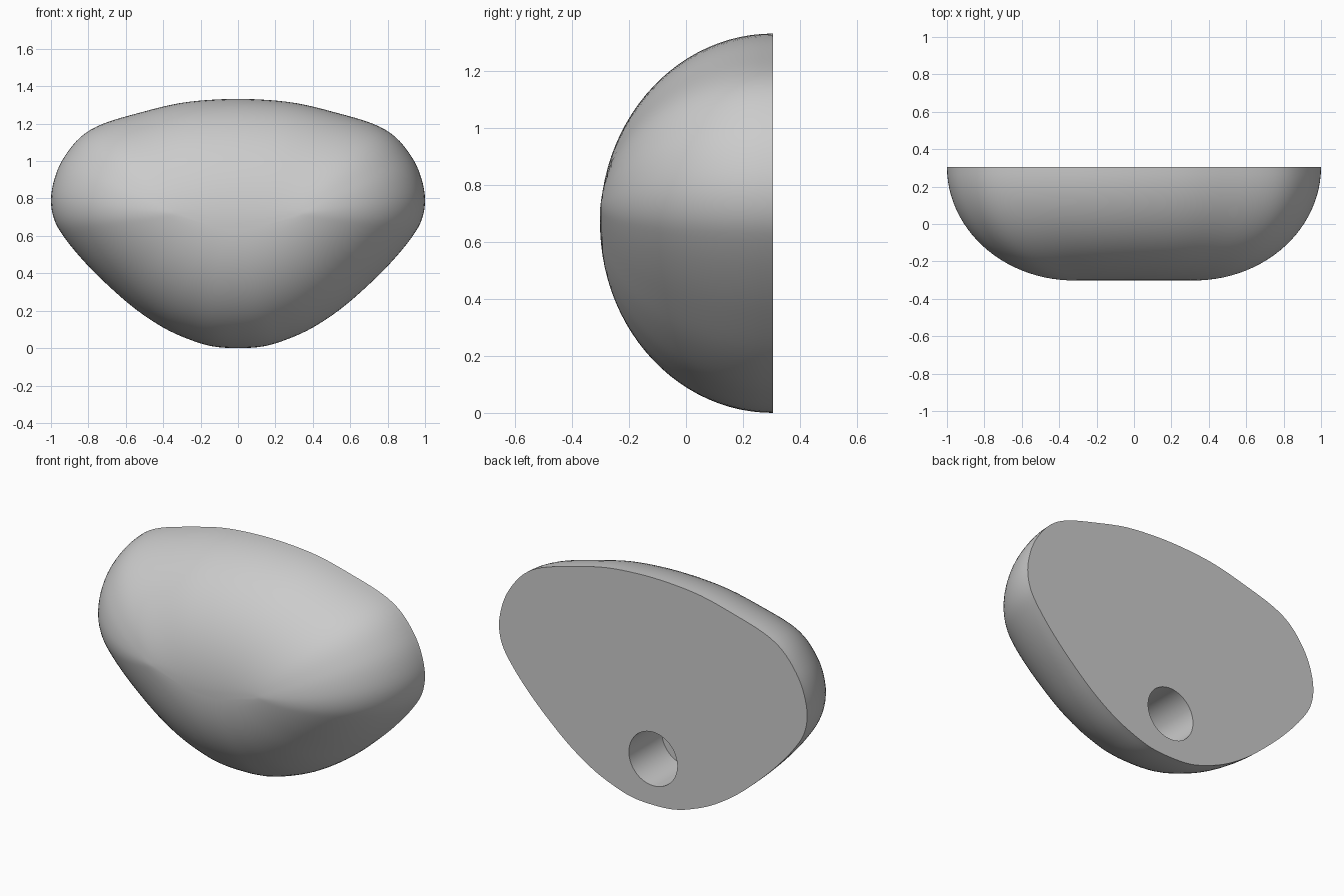
import bpy, bmesh, math
from mathutils import Vector

cube = bpy.data.objects.get("Cube")
if cube:
    bpy.data.objects.remove(cube)

BACK, DEPTH = 0.305, 0.607
HOLE_Z, HOLE_R, HOLE_FLOOR = 0.27, 0.157, 0.0

# Half outline of the flat back, bottom to top, as (x, z)
half = [(0, 0), (.14, .01), (.27, .05), (.4, .11), (.55, .21), (.7, .34),
        (.82, .46), (.92, .58), (.98, .68), (1, .79), (.98, .91), (.93, 1.02),
        (.84, 1.13), (.72, 1.2), (.52, 1.26), (.31, 1.31), (.1, 1.33)]
ctrl = [Vector(p) for p in half] + [Vector((-x, z)) for x, z in reversed(half[1:])]


def smooth_loop(pts, steps):
    """Closed Catmull-Rom curve through the points."""
    out, n = [], len(pts)
    for i in range(n):
        a, b, c, d = (pts[(i + k) % n] for k in (-1, 0, 1, 2))
        for s in range(steps):
            t = s / steps
            out.append(0.5 * (2 * b + (c - a) * t + (2 * a - 5 * b + 4 * c - d) * t ** 2
                              + (3 * b - a - 3 * c + d) * t ** 3))
    return out


outline = smooth_loop(ctrl, 4)


def dome_ring(angle):
    """Outline pulled towards a short ridge line as the dome rises."""
    ring = []
    for p in outline:
        ridge = Vector((0.32 * p.x, 0.665 + 0.05 * p.x ** 2))
        q = ridge + (p - ridge) * math.cos(angle)
        ring.append((q.x, BACK - DEPTH * math.sin(angle), q.y))
    return ring


def hole_ring(y):
    centre = Vector((0, HOLE_Z))
    ring = []
    for p in outline:
        q = centre + (p - centre).normalized() * HOLE_R
        ring.append((q.x, y, q.y))
    return ring


# Loft: hole floor, hole wall, flat back, then the dome
levels = [hole_ring(HOLE_FLOOR), hole_ring(BACK)]
levels += [dome_ring(math.radians(87.5) * k / 24) for k in range(25)]

bm = bmesh.new()
rings = [[bm.verts.new(co) for co in level] for level in levels]
n = len(outline)
for r0, r1 in zip(rings, rings[1:]):
    for i in range(n):
        j = (i + 1) % n
        bm.faces.new((r0[i], r0[j], r1[j], r1[i]))
bm.faces.new(rings[0])
bm.faces.new(rings[-1])
bmesh.ops.recalc_face_normals(bm, faces=bm.faces)

mesh = bpy.data.meshes.new("rounded_hold")
bm.to_mesh(mesh)
bm.free()
body = bpy.data.objects.new("rounded_hold", mesh)
bpy.context.collection.objects.link(body)

# Plain grey material
grey = bpy.data.materials.new("light_grey")
grey.use_nodes = True
colour = (0.6, 0.6, 0.6, 1)
grey.diffuse_color = colour
grey.node_tree.nodes["Principled BSDF"].inputs["Base Color"].default_value = colour
mesh.materials.append(grey)

# Smooth dome with crisp rims
bpy.ops.object.select_all(action='DESELECT')
body.select_set(True)
bpy.context.view_layer.objects.active = body
bpy.ops.object.shade_smooth_by_angle(angle=math.radians(35))
